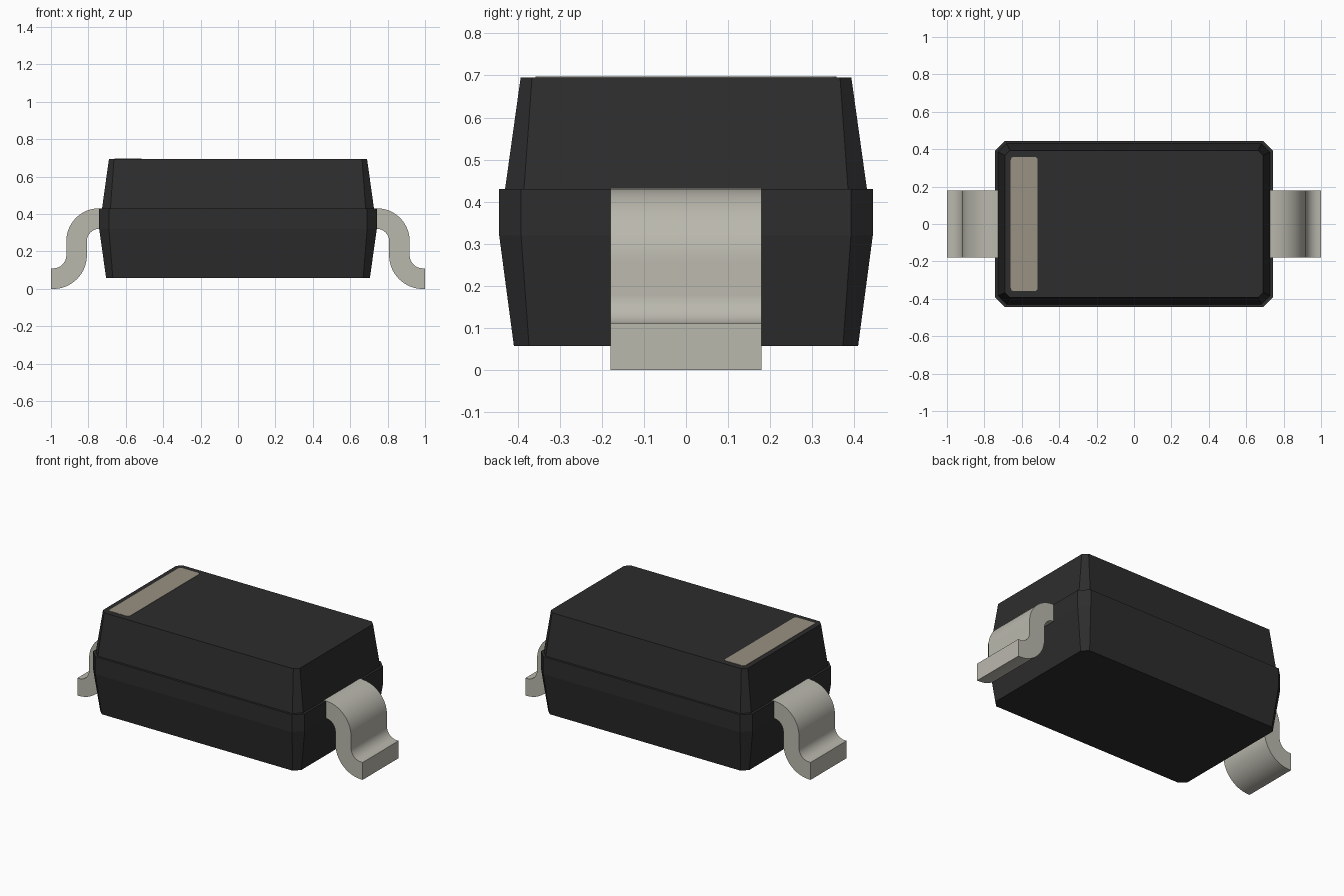
import bpy, bmesh, math

if "Cube" in bpy.data.objects:
    bpy.data.objects.remove(bpy.data.objects["Cube"], do_unlink=True)


def material(name, rgb):
    m = bpy.data.materials.new(name)
    m.use_nodes = True
    m.diffuse_color = (*rgb, 1)
    bsdf = m.node_tree.nodes["Principled BSDF"]
    bsdf.inputs["Base Color"].default_value = (*rgb, 1)
    bsdf.inputs["Roughness"].default_value = 0.6
    return m


black = material("black plastic", (0.026, 0.026, 0.026))
metal = material("tinned metal", (0.49, 0.48, 0.42))
tan = material("tan marking", (0.32, 0.285, 0.225))


def loft(name, rings, mat):
    """Closed solid through equal-length rings of 3D points."""
    bm = bmesh.new()
    loops = [[bm.verts.new(p) for p in ring] for ring in rings]
    n = len(loops[0])
    for a, b in zip(loops, loops[1:]):
        for i in range(n):
            j = (i + 1) % n
            bm.faces.new((a[i], a[j], b[j], b[i]))
    bm.faces.new(loops[0][::-1])
    bm.faces.new(loops[-1])
    bmesh.ops.recalc_face_normals(bm, faces=bm.faces)
    mesh = bpy.data.meshes.new(name)
    bm.to_mesh(mesh)
    bm.free()
    mesh.materials.append(mat)
    ob = bpy.data.objects.new(name, mesh)
    bpy.context.collection.objects.link(ob)
    return ob


def chamfered(hx, hy, c, z):
    pts = [(hx, hy - c), (hx - c, hy), (c - hx, hy), (-hx, hy - c)]
    pts += [(-x, -y) for x, y in pts]
    return [(x, y, z) for x, y in pts]


def arc(cx, cz, r, a0, a1, steps=16):
    return [(cx + r * math.cos(math.radians(a0 + (a1 - a0) * i / steps)),
             cz + r * math.sin(math.radians(a0 + (a1 - a0) * i / steps)))
            for i in range(steps + 1)]


# Moulded body: tapered halves, straight waist band and a small ledge
loft("body", [
    chamfered(0.705, 0.409, 0.036, 0.057),
    chamfered(0.742, 0.444, 0.052, 0.32),
    chamfered(0.742, 0.444, 0.052, 0.43),
    chamfered(0.727, 0.43, 0.045, 0.43),
    chamfered(0.69, 0.393, 0.027, 0.695),
], black)

# Polarity band: thin rounded plate on the top face
band = []
for sx, sy, a in ((1, 1, 0), (-1, 1, 90), (-1, -1, 180), (1, -1, 270)):
    band += arc(-0.587 + sx * 0.057, sy * 0.343, 0.015, a, a + 90, 5)
loft("polarity_band", [[(x, y, z) for x, y in band] for z in (0.693, 0.697)], tan)

# Bent S-shaped leads: outer edge outward, then inner edge back
profile = [(0.72, 0.431)] + arc(0.742, 0.255, 0.176, 90, 0)
profile += arc(0.988, 0.18, 0.07, 180, 270) + [(1.0, 0.11), (1.0, 0.0)]
profile += arc(0.988, 0.18, 0.18, 270, 180)
profile += arc(0.742, 0.255, 0.066, 0, 90) + [(0.72, 0.321)]
for side, name in ((1, "left_lead"), (-1, "right_lead")):
    lead = loft(name, [[(side * x, y, z) for x, z in profile]
                       for y in (-0.18, 0.18)], metal)
    bpy.ops.object.select_all(action="DESELECT")
    lead.select_set(True)
    bpy.context.view_layer.objects.active = lead
    bpy.ops.object.shade_smooth_by_angle(angle=math.radians(30))
